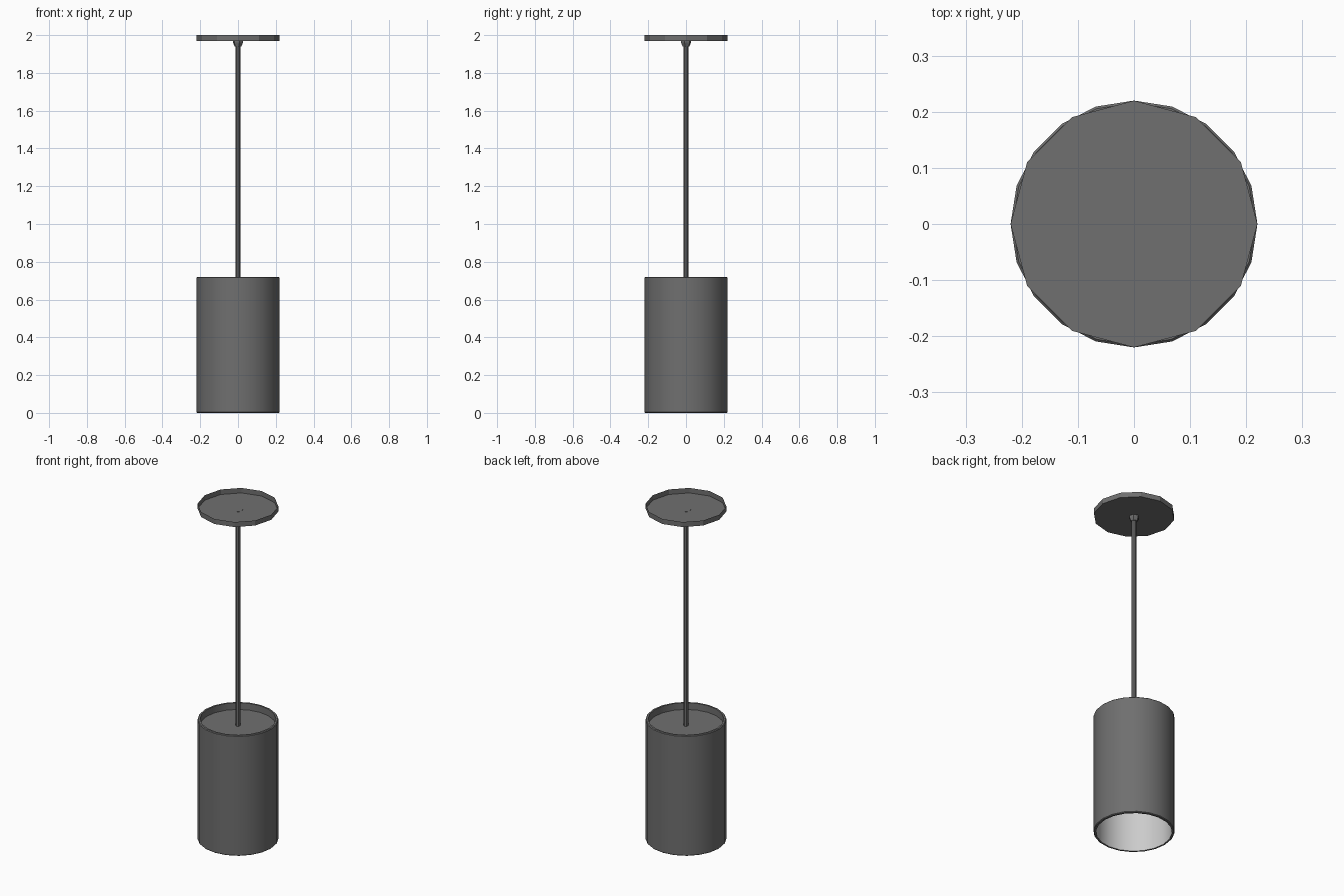
import bpy, bmesh, math

if "Cube" in bpy.data.objects:
    bpy.data.objects.remove(bpy.data.objects["Cube"])


def material(name, value):
    m = bpy.data.materials.new(name)
    m.diffuse_color = (value, value, value, 1)
    m.use_nodes = True
    m.node_tree.nodes["Principled BSDF"].inputs["Base Color"].default_value = m.diffuse_color
    return m


def lathe(name, profile, sides, mat, turn=0.0, smooth=False):
    """Revolve (radius, z) points around z; radius 0 makes a pole."""
    bm = bmesh.new()
    rings = []
    for r, z in profile:
        if r == 0:
            rings.append([bm.verts.new((0, 0, z))] * sides)
        else:
            rings.append([bm.verts.new((r * math.cos(turn + math.tau * i / sides),
                                        r * math.sin(turn + math.tau * i / sides), z))
                          for i in range(sides)])
    for a, b in zip(rings, rings[1:]):
        for i in range(sides):
            j = (i + 1) % sides
            bm.faces.new(list(dict.fromkeys((a[i], a[j], b[j], b[i]))))
    # merge the triangles of flat discs
    bmesh.ops.dissolve_limit(bm, angle_limit=0.01, verts=bm.verts, edges=bm.edges)
    mesh = bpy.data.meshes.new(name)
    bm.to_mesh(mesh)
    bm.free()
    mesh.materials.append(mat)
    ob = bpy.data.objects.new(name, mesh)
    bpy.context.collection.objects.link(ob)
    if smooth:
        bpy.ops.object.select_all(action='DESELECT')
        ob.select_set(True)
        bpy.context.view_layer.objects.active = ob
        bpy.ops.object.shade_smooth_by_angle(angle=math.radians(35))
    return ob


dark = material("dark_metal", 0.16)
light = material("light_lining", 0.8)

# Ceiling canopy: shallow dish, open at the top
lathe("canopy", [(0, 1.97), (0.22, 1.97), (0.22, 2.0)], 12, dark)

# Tapered cord grip below the canopy
lathe("cord_grip", [(0, 1.94), (0.019, 1.94), (0.027, 1.96), (0.027, 1.971), (0, 1.971)],
      6, dark, turn=math.radians(45))

# Suspension rod
lathe("rod", [(0.013, 0.68), (0.013, 1.95)], 8, dark, smooth=True)

# Cylinder shade with bevelled rims and a recessed top plate
lathe("shade", [(0.206, 0.0), (0.216, 0.0), (0.22, 0.004), (0.22, 0.716),
                (0.216, 0.72), (0.206, 0.72), (0.206, 0.68), (0, 0.68)],
      20, dark, smooth=True)

# Light inner lining, open at the bottom
lathe("shade_lining", [(0, 0.67), (0.206, 0.67), (0.206, 0.0)], 20, light, smooth=True)
